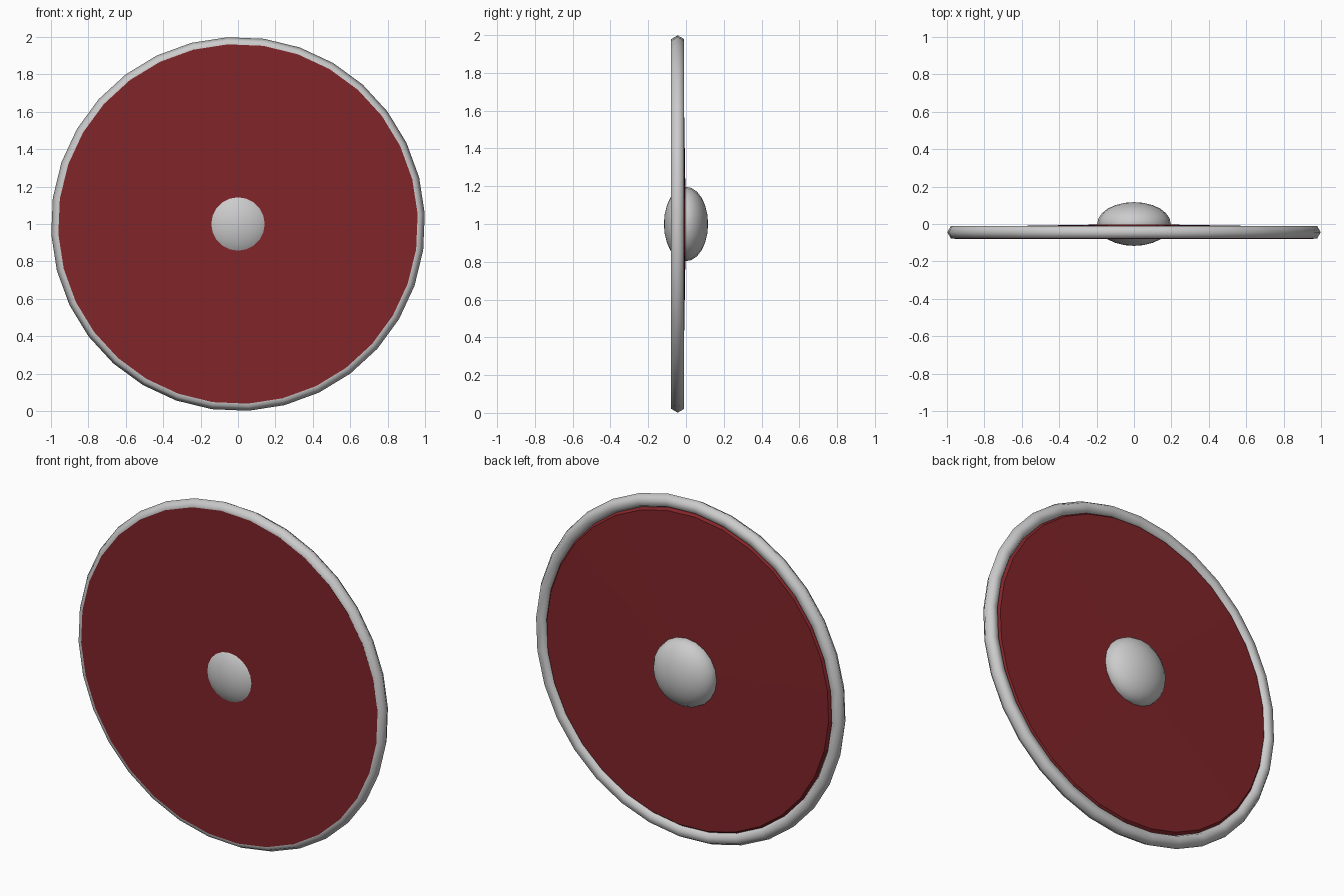
import bpy, bmesh
from math import cos, sin, pi, radians

if "Cube" in bpy.data.objects:
    bpy.data.objects.remove(bpy.data.objects["Cube"])

SIDES = 32
PHASE = radians(3.2)


def lathe(name, profile, closed):
    """Spin (radius, y) points around the y axis through z = 1."""
    bm = bmesh.new()
    rings = []
    for i in range(SIDES):
        a = PHASE + 2 * pi * i / SIDES
        rings.append([bm.verts.new((r * cos(a), y, 1 + r * sin(a))) for r, y in profile])
    n = len(profile)
    for i in range(SIDES):
        p, q = rings[i], rings[(i + 1) % SIDES]
        for j in range(n if closed else n - 1):
            k = (j + 1) % n
            bm.faces.new((p[j], q[j], q[k], p[k]))
    if not closed:
        # flat front cap and shallow cone on the back
        bm.faces.new([ring[0] for ring in rings])
        tip = bm.verts.new((0, 0, 1))
        for i in range(SIDES):
            bm.faces.new((rings[i][-1], rings[(i + 1) % SIDES][-1], tip))
    bmesh.ops.recalc_face_normals(bm, faces=bm.faces)
    mesh = bpy.data.meshes.new(name)
    bm.to_mesh(mesh)
    bm.free()
    obj = bpy.data.objects.new(name, mesh)
    bpy.context.collection.objects.link(obj)
    return obj


# Red board with a sloping edge
board = lathe("shield_board", [(0.962, -0.08), (0.915, -0.015)], False)
red = bpy.data.materials.new("red")
red.diffuse_color = (0.22, 0.018, 0.022, 1)
red.use_nodes = True
red.node_tree.nodes["Principled BSDF"].inputs["Base Color"].default_value = red.diffuse_color
board.data.materials.append(red)

# Metal rim with a six-sided section
rim = lathe("shield_rim", [(0.96 + 0.04 * cos(k * pi / 3), -0.044 + 0.04 * sin(k * pi / 3))
                           for k in range(6)], True)
rim.data.polygons.foreach_set("use_smooth", [True] * len(rim.data.polygons))

# Flattened round boss through the middle
bpy.ops.mesh.primitive_uv_sphere_add(segments=20, ring_count=12, radius=1,
                                     location=(0, 0, 1), rotation=(pi / 2, 0, 0))
boss = bpy.context.object
boss.name = "shield_boss"
boss.scale = (0.197, 0.197, 0.117)
bpy.ops.object.shade_smooth()
